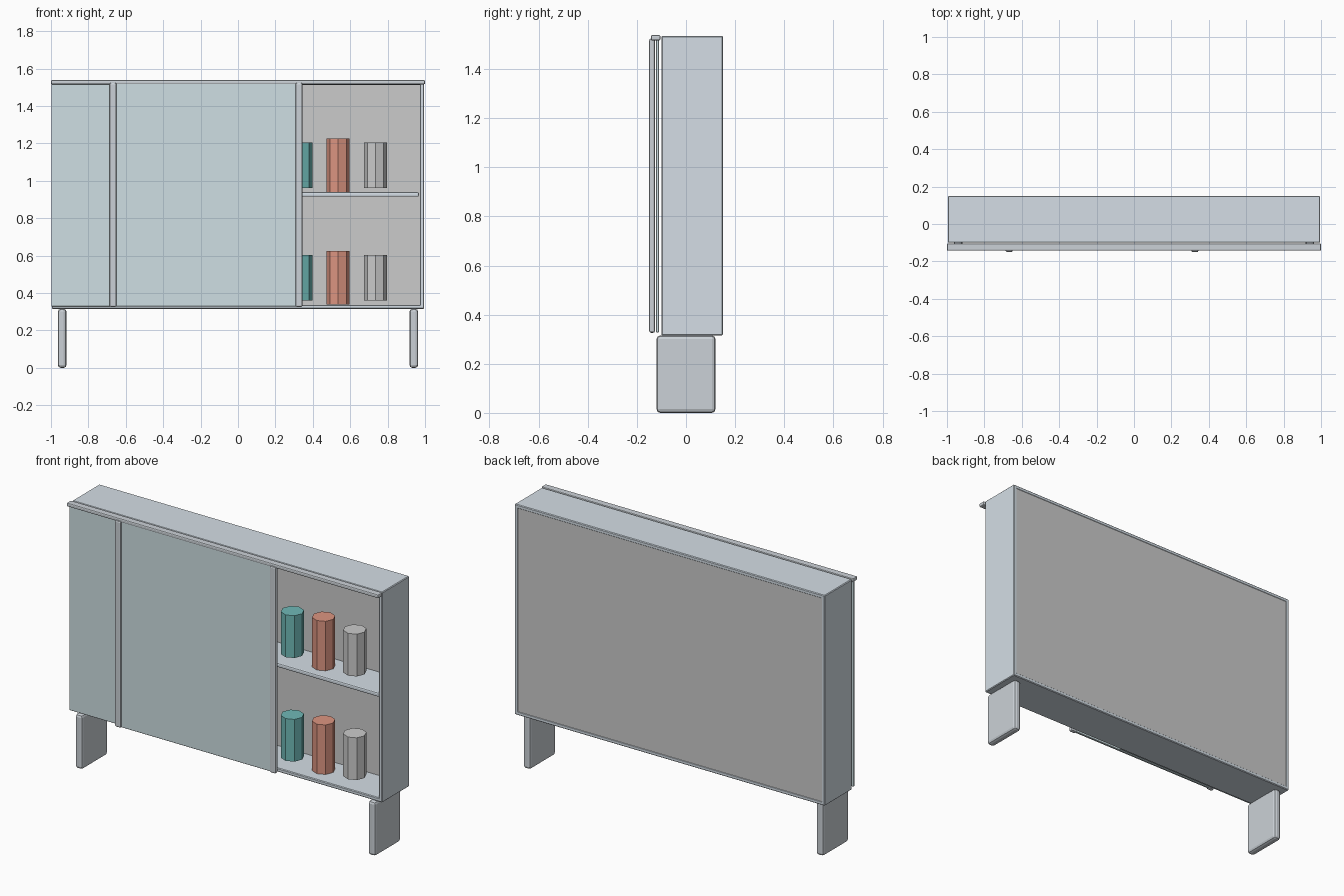
import bpy

if "Cube" in bpy.data.objects:
    bpy.data.objects.remove(bpy.data.objects["Cube"])


def material(name, rgb):
    m = bpy.data.materials.new(name)
    m.diffuse_color = (*rgb, 1)
    m.use_nodes = True
    m.node_tree.nodes["Principled BSDF"].inputs["Base Color"].default_value = m.diffuse_color
    return m


BODY = material("painted_body", (0.66, 0.73, 0.79))
METAL = material("metal", (0.60, 0.64, 0.68))
DOOR = material("door_panel", (0.62, 0.74, 0.77))
TEAL = material("teal", (0.16, 0.48, 0.47))
RED = material("red", (0.72, 0.30, 0.22))


def box(name, x, y, z, mat=None, bevel=0.0, segments=1):
    """Box given by (min, max) ranges on each axis."""
    ranges = (x, y, z)
    bpy.ops.mesh.primitive_cube_add(size=1, location=[(a + b) / 2 for a, b in ranges])
    o = bpy.context.object
    o.name = name
    o.scale = [b - a for a, b in ranges]
    bpy.ops.object.transform_apply(location=False, rotation=False, scale=True)
    if mat:
        o.data.materials.append(mat)
    if bevel:
        b = o.modifiers.new("Bevel", 'BEVEL')
        b.width = bevel
        b.segments = segments
    return o


# Carcass: sides, top, bottom, back
FRONT, BACK, LOW, HIGH, W, T = -0.10, 0.15, 0.315, 1.535, 0.995, 0.022
for label, s in (("left", -1), ("right", 1)):
    xs = sorted((s * W, s * (W - T)))
    box(label + "_side", xs, (FRONT, BACK), (LOW, HIGH), BODY, 0.004)
    # Slab legs
    xs = sorted((s * 0.917, s * 0.963))
    box(label + "_leg", xs, (-0.12, 0.12), (0, 0.315), METAL, 0.015, 2)
inner = (-W + T / 2, W - T / 2)
box("bottom_panel", (-W, W), (FRONT, BACK), (LOW, LOW + T), BODY, 0.004)
box("top_panel", (-W, W), (FRONT, BACK), (HIGH - T, HIGH), BODY, 0.004)
box("back_panel", inner, (0.13, 0.148), (LOW + T / 2, HIGH - T / 2))

# Middle shelf
box("middle_shelf", (-0.967, 0.967), (-0.09, 0.132), (0.915, 0.939), BODY, 0.007, 2)

# Sliding doors, top rail and edge pulls
box("rear_door", (-0.998, 0.0), (-0.122, -0.110), (0.328, 1.522), DOOR, 0.002)
box("front_door", (-0.67, 0.326), (-0.141, -0.128), (0.328, 1.522), DOOR, 0.002)
box("top_rail", (-1, 1), (-0.143, -0.104), (1.516, 1.538), METAL, 0.006, 2)
for label, x in (("left", -0.668), ("right", 0.326)):
    box(label + "_door_pull", (x - 0.019, x + 0.019), (-0.150, -0.126),
        (0.326, 1.524), METAL, 0.008, 2)

# Octagonal jars on both levels
for level, z in (("lower", 0.482), ("upper", 1.083)):
    for kind, x, h, mat in (("teal", 0.335, 0.245, TEAL), ("red", 0.535, 0.287, RED),
                            ("grey", 0.735, 0.245, None)):
        bpy.ops.mesh.primitive_cylinder_add(vertices=8, radius=0.062, depth=h,
                                            location=(x, 0.02, z))
        jar = bpy.context.object
        jar.name = f"{level}_{kind}_jar"
        if mat:
            jar.data.materials.append(mat)
